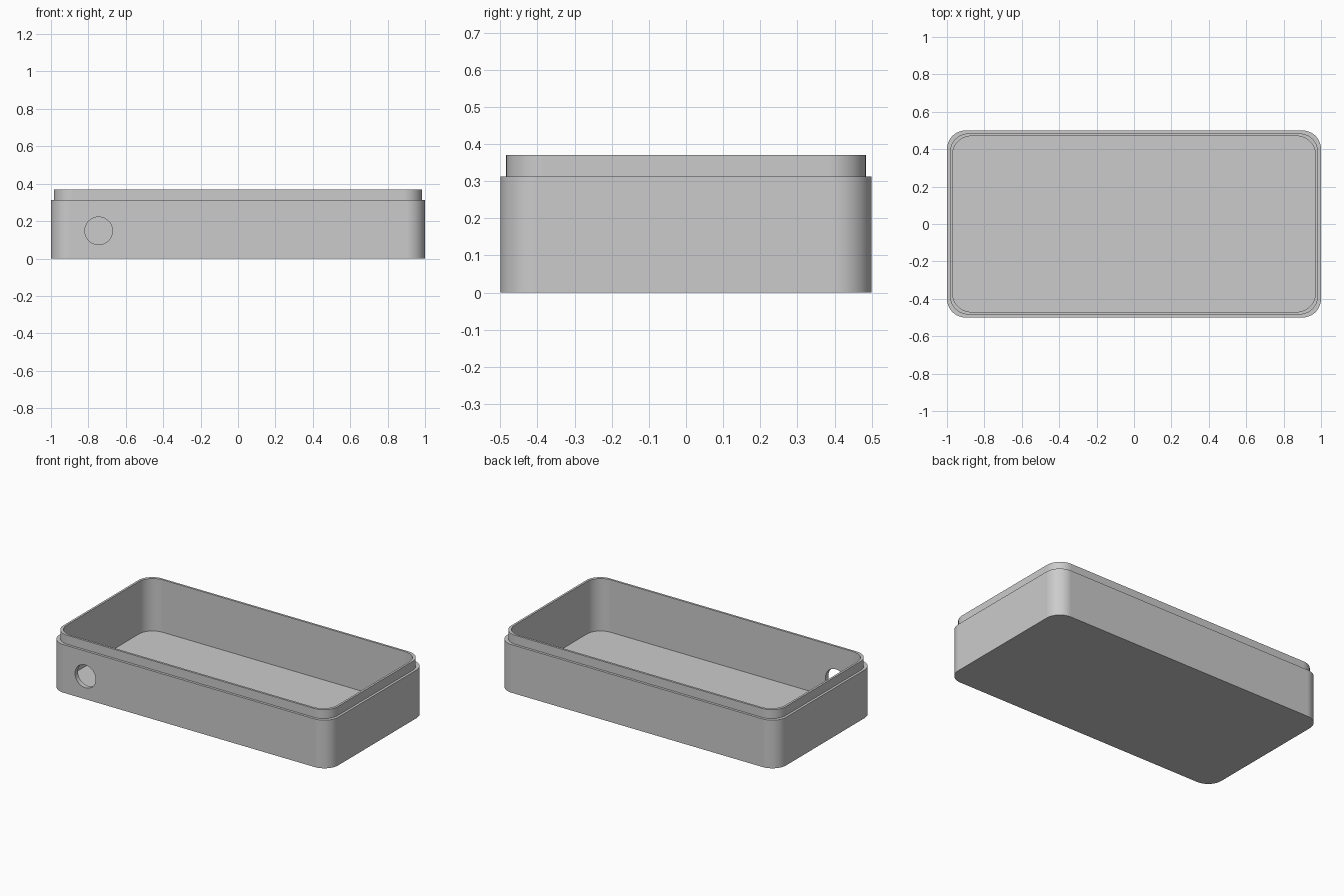
import bpy, bmesh, math

old = bpy.data.objects.get("Cube")
if old:
    bpy.data.objects.remove(old, do_unlink=True)

HALF_X, HALF_Y, RADIUS = 1.0, 0.5, 0.1
SHOULDER, RIM, FLOOR = 0.312, 0.37, 0.03
LIP_INSET, WALL = 0.016, 0.03
CORNER_STEPS = 16

# Material
grey = bpy.data.materials.new("grey plastic")
grey.use_nodes = True
colour = (0.6, 0.6, 0.6, 1)
grey.diffuse_color = colour
grey.node_tree.nodes["Principled BSDF"].inputs["Base Color"].default_value = colour


def rounded_ring(bm, inset, z):
    """Rounded rectangle of vertices, counter-clockwise from above."""
    cx, cy = HALF_X - inset - RADIUS, HALF_Y - inset - RADIUS
    ring = []
    for corner, (sx, sy) in enumerate([(1, 1), (-1, 1), (-1, -1), (1, -1)]):
        for step in range(CORNER_STEPS + 1):
            a = (corner + step / CORNER_STEPS) * math.pi / 2
            ring.append(bm.verts.new((sx * cx + RADIUS * math.cos(a),
                                      sy * cy + RADIUS * math.sin(a), z)))
    return ring


# Tray: outer wall, shoulder, lip, rim and inner wall lofted from rings
bm = bmesh.new()
profile = [(0, 0), (0, SHOULDER), (LIP_INSET, SHOULDER),
           (LIP_INSET, RIM), (WALL, RIM), (WALL, FLOOR)]
rings = [rounded_ring(bm, inset, z) for inset, z in profile]
for low, high in zip(rings, rings[1:]):
    for i in range(len(low)):
        j = (i + 1) % len(low)
        bm.faces.new((low[i], low[j], high[j], high[i]))
bm.faces.new(rings[0][::-1])   # underside
bm.faces.new(rings[-1])        # inside floor
bmesh.ops.recalc_face_normals(bm, faces=bm.faces)
mesh = bpy.data.meshes.new("case_tray")
bm.to_mesh(mesh)
bm.free()
mesh.materials.append(grey)
tray = bpy.data.objects.new("case_tray", mesh)
bpy.context.collection.objects.link(tray)

# Round port through the front wall
bpy.ops.mesh.primitive_cylinder_add(vertices=48, radius=0.074, depth=0.2,
                                    location=(-0.745, -HALF_Y, 0.148),
                                    rotation=(math.pi / 2, 0, 0))
cutter = bpy.context.object
cutter.name = "port_cutter"
cutter.hide_render = True
cutter.data.materials.append(grey)
cut = tray.modifiers.new("port", 'BOOLEAN')
cut.operation = 'DIFFERENCE'
cut.solver = 'EXACT'
cut.object = cutter

bpy.ops.object.select_all(action='DESELECT')
tray.select_set(True)
bpy.context.view_layer.objects.active = tray
bpy.ops.object.modifier_apply(modifier=cut.name)
bpy.data.objects.remove(cutter, do_unlink=True)

# Smooth corners with crisp edges and flat walls
bpy.ops.object.shade_smooth_by_angle(angle=math.radians(30))
weighted = tray.modifiers.new("flat walls", 'WEIGHTED_NORMAL')
weighted.keep_sharp = True
